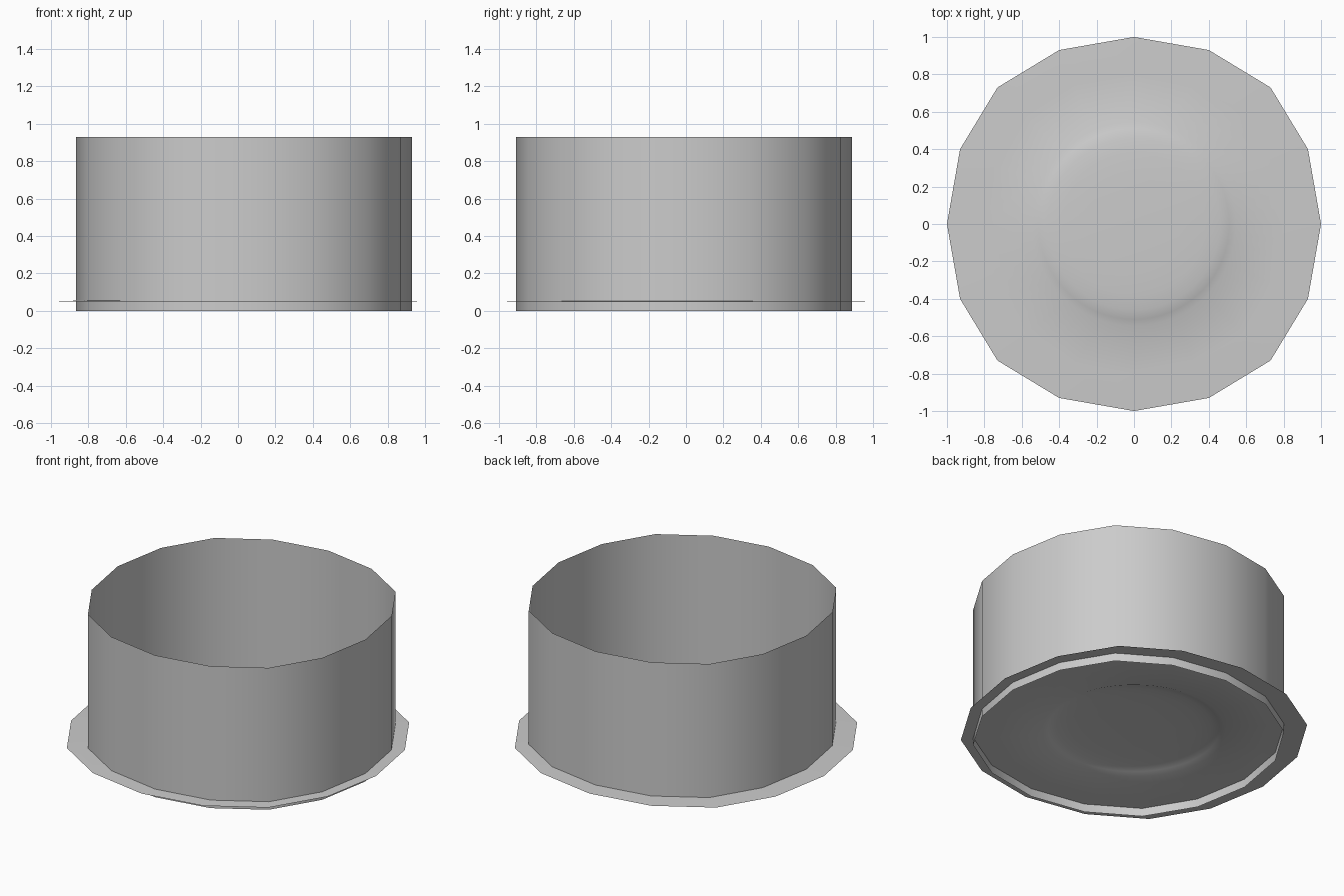
import bpy, bmesh, math

if "Cube" in bpy.data.objects:
    bpy.data.objects.remove(bpy.data.objects["Cube"])

# One quadrant of the slightly squared 16-sided outline, turned four times
QUAD = [(1.0, 0.0), (0.93, 0.4), (0.73, 0.73), (0.4, 0.93)]
OUTLINE = []
for q in range(4):
    for x, y in QUAD:
        for _ in range(q):
            x, y = -y, x
        OUTLINE.append((x, y))


def subdivide(points, n):
    out = []
    for i, (x0, y0) in enumerate(points):
        x1, y1 = points[(i + 1) % len(points)]
        out += [(x0 + (x1 - x0) * k / n, y0 + (y1 - y0) * k / n) for k in range(n)]
    return out


def loft(name, rings, cap=False, centre=(0, 0)):
    bm = bmesh.new()
    loops = [[bm.verts.new((centre[0] + x * r, centre[1] + y * r, z)) for x, y in shape]
             for shape, r, z in rings]
    for a, b in zip(loops, loops[1:]):
        n = len(a)
        for i in range(n):
            j = (i + 1) % n
            bm.faces.new((a[i], a[j], b[j], b[i]))
    if cap:
        bm.faces.new(loops[-1])
    mesh = bpy.data.meshes.new(name)
    bm.to_mesh(mesh)
    bm.free()
    obj = bpy.data.objects.new(name, mesh)
    bpy.context.collection.objects.link(obj)
    mesh.polygons.foreach_set("use_smooth", [True] * len(mesh.polygons))
    return obj


# Thin open-ended wall, slightly off centre
loft("cylinder_wall", [(OUTLINE, 0.898, 0.0), (OUTLINE, 0.898, 0.93)],
     centre=(0.033, -0.01))

# Thin plate with a low round rise in the middle
poly = subdivide(OUTLINE, 4)
circle = [(math.cos(math.atan2(y, x)), math.sin(math.atan2(y, x))) for x, y in poly]
loft("base_plate",
     [(poly, 1.0, 0.05), (poly, 0.8, 0.057), (circle, 0.545, 0.062),
      (circle, 0.51, 0.076), (circle, 0.46, 0.086), (circle, 0.38, 0.093),
      (circle, 0.25, 0.097), (circle, 0.08, 0.099)], cap=True)
